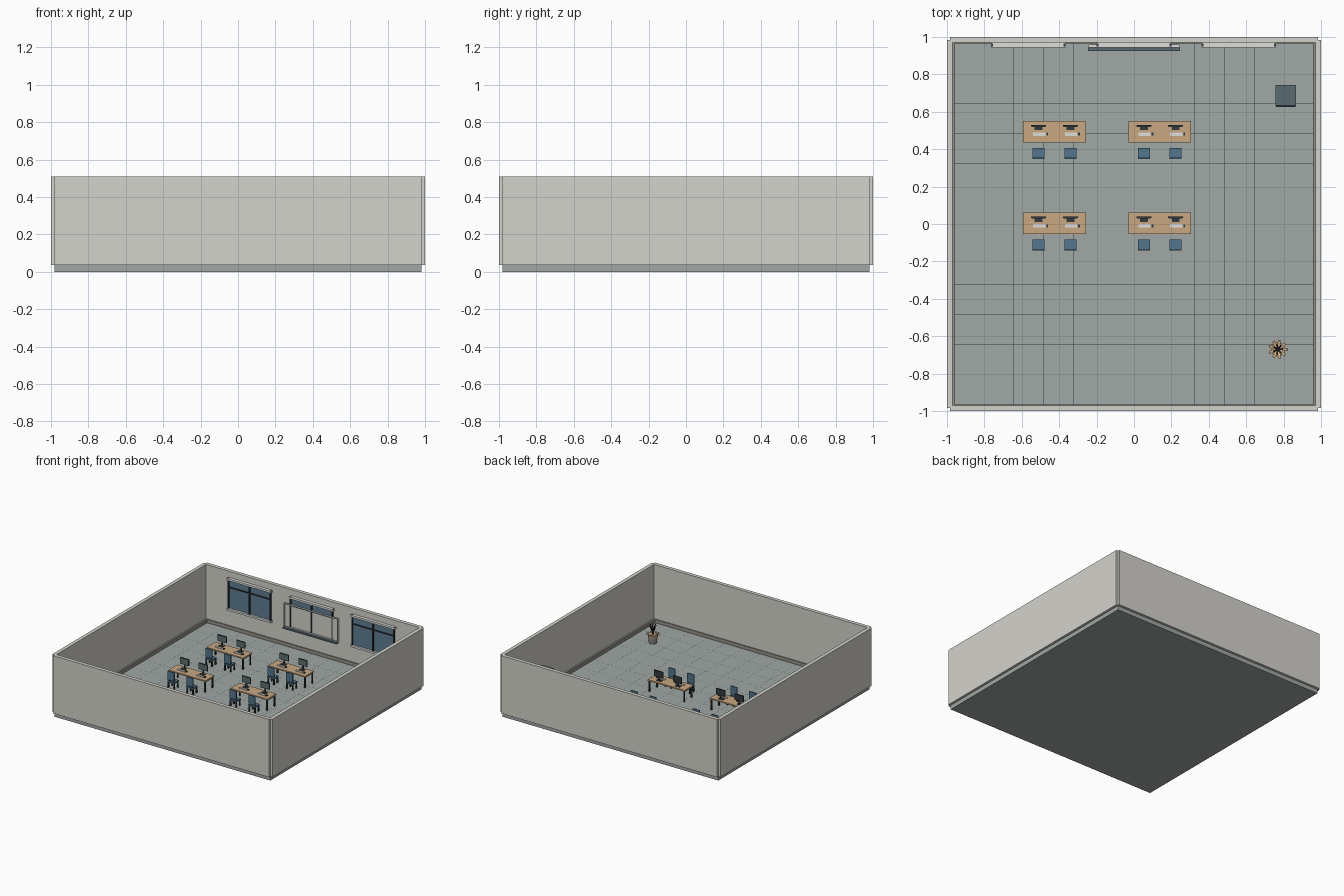
import bpy
import bmesh
from math import radians
from mathutils import Matrix, Vector

old = bpy.data.objects.get("Cube")
if old:
    bpy.data.objects.remove(old, do_unlink=True)


def srgb(r, g, b):
    def lin(c):
        c /= 255
        return c / 12.92 if c <= 0.04045 else ((c + 0.055) / 1.055) ** 2.4
    return (lin(r), lin(g), lin(b), 1)


def material(name, *rgb):
    m = bpy.data.materials.new(name)
    m.use_nodes = True
    m.diffuse_color = srgb(*rgb)
    m.node_tree.nodes["Principled BSDF"].inputs["Base Color"].default_value = srgb(*rgb)
    return m


WALL = material("wall grey", 212, 211, 204)
FLOOR = material("floor grey green", 160, 168, 165)
SKIRT = material("skirting taupe", 145, 143, 136)
WOOD = material("wood tan", 200, 168, 130)
DARK = material("dark metal", 52, 58, 62)
BLUE = material("seat blue", 84, 118, 142)
GLASS = material("window blue", 92, 124, 146)
SLATE = material("cabinet slate", 90, 106, 112)
PALE = material("pale plastic", 222, 222, 218)
SCREEN = material("screen green grey", 92, 112, 112)

BASE = 0.035      # floor level
TOP = 0.51        # wall top


def finish(name, bm, mats):
    mesh = bpy.data.meshes.new(name)
    bm.to_mesh(mesh)
    bm.free()
    for m in mats:
        mesh.materials.append(m)
    ob = bpy.data.objects.new(name, mesh)
    bpy.context.scene.collection.objects.link(ob)
    return ob


def boxes(name, mat, *items, at=(0, 0, 0)):
    """One object made of boxes, each given as centre and size."""
    bm = bmesh.new()
    for centre, size in items:
        place = Matrix.Translation(Vector(centre) + Vector(at))
        bmesh.ops.create_cube(bm, size=1, matrix=place @ Matrix.Diagonal((*size, 1)))
    return finish(name, bm, [mat])


def cone(name, mat, r1, r2, z1, z2, x, y, sides=16):
    bm = bmesh.new()
    bmesh.ops.create_cone(bm, cap_ends=True, segments=sides, radius1=r1, radius2=r2,
                          depth=z2 - z1, matrix=Matrix.Translation((x, y, (z1 + z2) / 2)))
    return finish(name, bm, [mat])


# Floor slab and tiles with thin joints
boxes("floor_slab", FLOOR, ((0, 0, BASE / 2), (1.96, 1.96, BASE)))
bm = bmesh.new()
bmesh.ops.create_grid(bm, x_segments=12, y_segments=12, size=0.965,
                      matrix=Matrix.Translation((0, 0, BASE + 0.001)))
joints = bmesh.ops.inset_individual(bm, faces=bm.faces[:], thickness=0.001)["faces"]
for f in joints:
    f.material_index = 1
finish("floor_tiles", bm, [FLOOR, DARK])

# Four walls with stepped corners, and skirting inside
mid, tall = (BASE + TOP) / 2, TOP - BASE
for side, s in (("left", 1), ("right", -1)):
    boxes(side + "_wall", WALL, ((s * 0.985, 0, mid), (0.03, 1.966, tall)))
    boxes(side + "_skirting", SKIRT, ((s * 0.963, 0, BASE + 0.015), (0.014, 1.94, 0.03)))
for side, s in (("back", 1), ("front", -1)):
    boxes(side + "_wall", WALL, ((0, s * 0.985, mid), (1.966, 0.03, tall)))
    boxes(side + "_skirting", SKIRT, ((0, s * 0.967, BASE + 0.015), (1.94, 0.006, 0.03)))

# Windows on the inside of the back wall
for label, x in (("right", -0.565), ("middle", 0), ("left", 0.56)):
    spot = (x, 0, 0)
    boxes(label + "_window_glass", GLASS, ((0, 0.966, 0.33), (0.38, 0.008, 0.24)), at=spot)
    boxes(label + "_window_frame", DARK,
          *[((k * 0.19, 0.956, 0.33), (0.008, 0.016, 0.24)) for k in (-1, 0, 1)],
          ((0, 0.958, 0.385), (0.38, 0.01, 0.007)), at=spot)
    boxes(label + "_window_rails", PALE,
          *[((0, 0.957, z), (0.4, 0.025, 0.016)) for z in (0.205, 0.452)], at=spot)
    boxes(label + "_window_rail_ends", DARK,
          *[((k * 0.193, 0.957, z), (0.008, 0.014, 0.018))
            for k in (-1, 1) for z in (0.205, 0.452)], at=spot)

# Board in front of the middle window, with a tray
boxes("board_panel", WALL, ((0, 0.957, 0.297), (0.48, 0.008, 0.186)))
boxes("board_frame", PALE,
      *[((k * 0.243, 0.95, 0.297), (0.006, 0.014, 0.196)) for k in (-1, 1)],
      ((0, 0.95, 0.393), (0.49, 0.014, 0.006)))
boxes("board_tray", SLATE, ((0, 0.941, 0.2), (0.49, 0.03, 0.012)))


# Workstations: desk, two screens, keyboards, mice and chairs
def desk(x, y, tag):
    spot = (x, y, 0)
    boxes("desk_top_" + tag, WOOD, ((0, 0, 0.13), (0.335, 0.115, 0.01)), at=spot)
    boxes("desk_legs_" + tag, DARK,
          *[((i * 0.158, j * 0.048, 0.08), (0.01, 0.01, 0.09))
            for i in (-1, 1) for j in (-1, 1)],
          *[((i * 0.158, 0, 0.121), (0.008, 0.096, 0.008)) for i in (-1, 1)], at=spot)


def computer(x, y, tag):
    spot = (x, y, 0.135)
    boxes("monitor_" + tag, DARK,
          ((0, 0.032, 0.058), (0.08, 0.008, 0.052)),
          ((0, 0.032, 0.018), (0.01, 0.006, 0.036)),
          ((0, 0.022, 0.002), (0.042, 0.026, 0.004)), at=spot)
    boxes("screen_" + tag, SCREEN, ((0, 0.0275, 0.058), (0.072, 0.002, 0.044)), at=spot)
    boxes("keyboard_" + tag, PALE, ((0.003, -0.013, 0.003), (0.066, 0.018, 0.005)), at=spot)
    boxes("mouse_" + tag, DARK, ((0.046, -0.013, 0.004), (0.01, 0.016, 0.007)), at=spot)


def chair(x, y, tag):
    spot = (x, y, 0)
    boxes("chair_seat_" + tag, BLUE, ((0, 0, 0.088), (0.064, 0.058, 0.012)), at=spot)
    boxes("chair_back_" + tag, BLUE, ((0, -0.025, 0.138), (0.06, 0.009, 0.072)), at=spot)
    boxes("chair_legs_" + tag, DARK,
          *[((i * 0.026, j * 0.023, 0.059), (0.009, 0.009, 0.048))
            for i in (-1, 1) for j in (-1, 1)],
          *[((i * 0.022, -0.024, 0.098), (0.006, 0.006, 0.02)) for i in (-1, 1)], at=spot)


for row, y in (("front", 0.003), ("back", 0.493)):
    for col, x in (("right", -0.425), ("left", 0.138)):
        desk(x, y, row + "_" + col)
        for seat, dx in (("a", -0.085), ("b", 0.085)):
            tag = "_".join((row, col, seat))
            computer(x + dx, y, tag)
            chair(x + dx, y - 0.116, tag)

# Cabinet with a dark plinth and door strip
boxes("cabinet_body", SLATE, ((0.812, 0.688, 0.183), (0.11, 0.11, 0.285)))
boxes("cabinet_door", DARK, ((0.812, 0.63, 0.178), (0.104, 0.008, 0.265)))

# Potted plant: pot, rim, drooping tan leaves and a dark upright centre
px, py = 0.77, -0.67
cone("plant_pot", SKIRT, 0.03, 0.036, BASE, 0.088, px, py)
cone("plant_rim", WOOD, 0.038, 0.038, 0.086, 0.098, px, py)


def leaves(name, mat, count, size, tilt, z):
    bm = bmesh.new()
    for i in range(count):
        turn = Matrix.Rotation(radians(360 * i / count), 4, "Z")
        lean = Matrix.Rotation(radians(tilt), 4, "Y")
        m = (Matrix.Translation((px, py, z)) @ turn @ lean
             @ Matrix.Translation((size[0] / 2, 0, 0)) @ Matrix.Diagonal((*size, 1)))
        bmesh.ops.create_cube(bm, size=1, matrix=m)
    finish(name, bm, [mat])


leaves("plant_low_leaves", WOOD, 9, (0.05, 0.016, 0.003), -8, 0.102)
leaves("plant_stalks", DARK, 7, (0.085, 0.009, 0.003), -72, 0.1)
